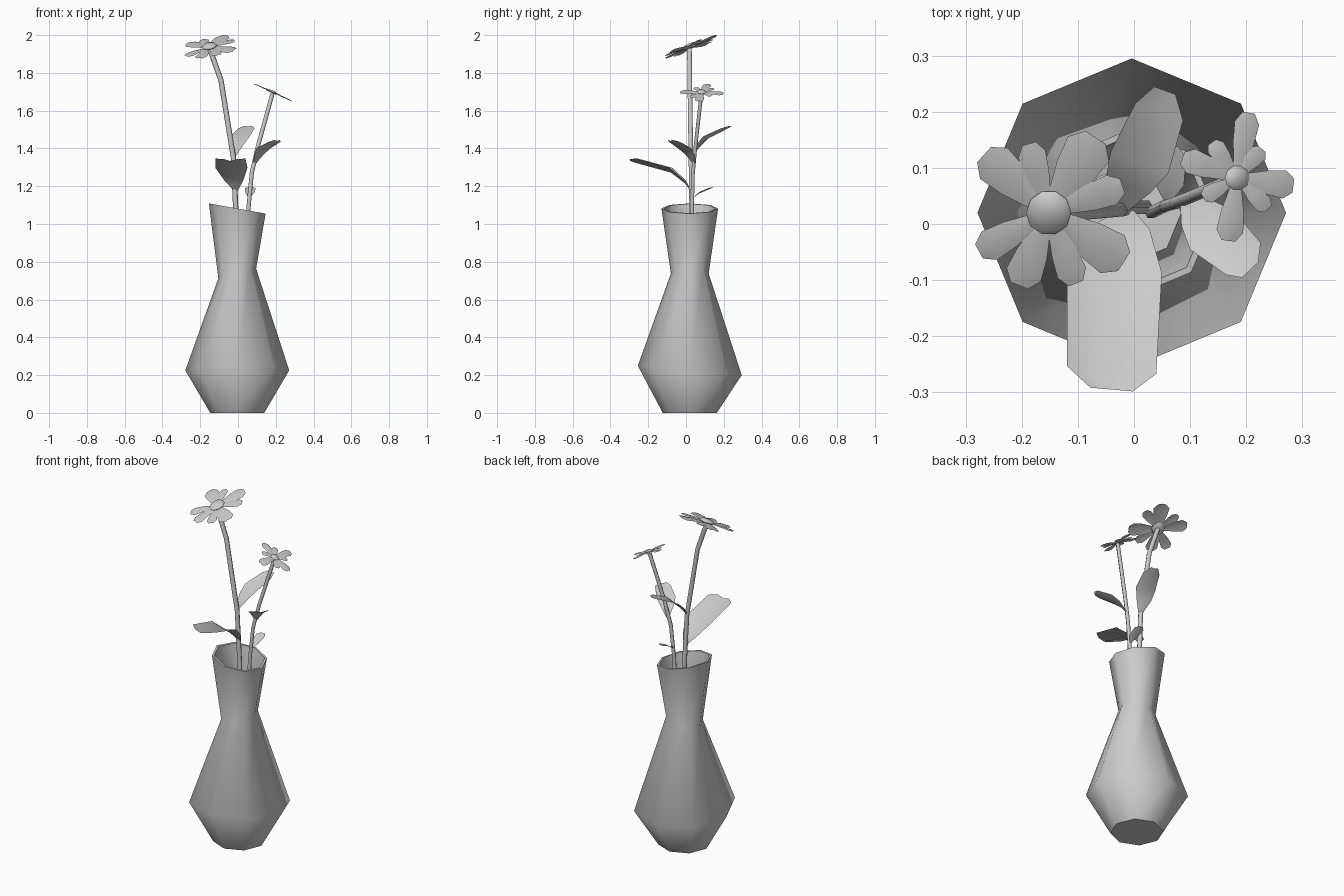
import bpy, bmesh, math
from mathutils import Vector

if "Cube" in bpy.data.objects:
    bpy.data.objects.remove(bpy.data.objects["Cube"])


def make_object(name, verts, faces, angle=52):
    mesh = bpy.data.meshes.new(name)
    mesh.from_pydata([tuple(v) for v in verts], [], faces)
    ob = bpy.data.objects.new(name, mesh)
    bpy.context.collection.objects.link(ob)
    bpy.ops.object.select_all(action='DESELECT')
    bpy.context.view_layer.objects.active = ob
    ob.select_set(True)
    bpy.ops.object.shade_smooth_by_angle(angle=math.radians(angle))
    return ob


def bridge(rings, n):
    return [(r * n + i, r * n + (i + 1) % n, (r + 1) * n + (i + 1) % n, (r + 1) * n + i)
            for r in range(rings - 1) for i in range(n)]


def blade(spine, widths, fold):
    # three-column strip along a spine, edges raised by fold * half width
    pts = [Vector(p) for p in spine]
    side = (pts[-1] - pts[0]).cross(Vector((0, 0, 1))).normalized()
    verts = []
    for p, w in zip(pts, widths):
        lift = Vector((0, 0, fold * w))
        verts += [p - side * w + lift, p, p + side * w + lift]
    faces = [(r * 3 + c + 1, r * 3 + c + 4, r * 3 + c + 3, r * 3 + c)
             for r in range(len(pts) - 1) for c in range(2)]
    return verts, faces


# Vase: octagonal rings, each (radius, height, tilt in x, tilt in y)
N = 8
rings = [(0.143, 0, 0, 0), (0.275, 0.225, 0, -0.09), (0.10, 0.738, 0.25, 0),
         (0.15, 1.082, -0.18, 0)]
inner = [(0.138, 1.082, -0.18, 0), (0.088, 0.738, 0.25, 0),
         (0.262, 0.226, 0, -0.09), (0.136, 0.015, 0, 0)]
verts = []
for r, z, tx, ty in rings + inner:
    for i in range(N):
        a = math.tau * i / N
        x, y = r * math.cos(a), r * math.sin(a)
        verts.append((x - 0.004, y + 0.02, z + tx * x + ty * y))
faces = bridge(8, N) + [tuple(reversed(range(N))), tuple(range(7 * N, 8 * N))]
make_object("vase", verts, faces)


# Stems: six-sided tubes
def stem(name, path, radius):
    n = 6
    pts = [Vector(p) for p in path]
    verts = []
    for i, p in enumerate(pts):
        d = (pts[min(i + 1, len(pts) - 1)] - pts[max(i - 1, 0)]).normalized()
        u = d.cross(Vector((0, 1, 0))).normalized()
        v = d.cross(u)
        verts += [p + radius * (u * math.cos(math.tau * k / n) - v * math.sin(math.tau * k / n))
                  for k in range(n)]
    last = (len(pts) - 1) * n
    faces = [tuple(reversed(f)) for f in bridge(len(pts), n)]
    faces += [tuple(range(n)), tuple(reversed(range(last, last + n)))]
    ob = make_object(name, verts, faces, 65)
    bm = bmesh.new()
    bm.from_mesh(ob.data)
    bmesh.ops.recalc_face_normals(bm, faces=bm.faces)
    bm.to_mesh(ob.data)
    bm.free()


stem("tall_stem", [(0.02, 0.03, 0.3), (-0.012, 0.03, 1.08), (-0.024, 0.026, 1.35),
                   (-0.09, 0.02, 1.76), (-0.152, 0.018, 1.935)], 0.014)
stem("short_stem", [(0.03, 0.02, 0.3), (0.055, 0.032, 1.08), (0.073, 0.037, 1.27),
                    (0.105, 0.05, 1.41), (0.183, 0.082, 1.692)], 0.011)


# Leaves: spine points with half widths
leaves = {
    "front_leaf": ([(-0.012, 0.025, 1.175), (-0.022, -0.005, 1.215), (-0.035, -0.08, 1.272),
                    (-0.04, -0.26, 1.322), (-0.04, -0.295, 1.333)],
                   [0.012, 0.05, 0.085, 0.08, 0.038], 0.3),
    "back_leaf": ([(-0.022, 0.025, 1.355), (-0.01, 0.07, 1.41), (0.01, 0.11, 1.45),
                   (0.045, 0.2, 1.495), (0.055, 0.238, 1.515)],
                  [0.01, 0.042, 0.055, 0.045, 0.02], 0.25),
    "side_leaf": ([(0.088, 0.045, 1.315), (0.11, 0.02, 1.36), (0.138, -0.01, 1.39),
                   (0.195, -0.062, 1.425), (0.207, -0.082, 1.44)],
                  [0.008, 0.035, 0.052, 0.042, 0.02], 0.25),
    "small_leaf": ([(0.06, 0.04, 1.14), (0.063, 0.07, 1.162), (0.065, 0.12, 1.183),
                    (0.066, 0.14, 1.192)], [0.006, 0.026, 0.028, 0.012], 0.25),
}
for name, (spine, widths, fold) in leaves.items():
    make_object(name, *blade(spine, widths, fold))


# Flowers: petals as (angle, length, half width), sheared onto a tilted plane
def flower(name, centre, slope, petals, core):
    cx, cy, cz = centre

    def place(p):
        return (cx + p[0], cy + p[1], cz + p[2] + slope[0] * p[0] + slope[1] * p[1])

    verts, faces = [], []
    for deg, length, w in petals:
        c, s = math.cos(math.radians(deg)), math.sin(math.radians(deg))
        start = core * 0.4
        spine = []
        for t, h in ((0, 0), (0.5, 0.004), (0.83, 0.003), (1, 0)):
            d = start + t * (length - start)
            spine.append((c * d, s * d, h))
        v, f = blade(spine, [w * 0.35, w * 0.85, w, w * 0.5], -0.2)
        faces += [tuple(i + len(verts) for i in q) for q in f]
        verts += [place(p) for p in v]
    make_object(name + "_petals", verts, faces)

    # domed centre
    n = 10
    verts = [place((core * k * math.cos(math.tau * i / n), core * k * math.sin(math.tau * i / n), core * h))
             for k, h in ((0.8, -0.2), (1, 0.1), (0.7, 0.4)) for i in range(n)]
    verts.append(place((0, 0, core * 0.5)))
    faces = bridge(3, n) + [tuple(reversed(range(n)))]
    faces += [(2 * n + i, 2 * n + (i + 1) % n, 3 * n) for i in range(n)]
    make_object(name + "_centre", verts, faces)


flower("large_flower", (-0.152, 0.02, 1.937), (0.15, 0.38),
       [(138, 0.155, 0.037), (106, 0.128, 0.025), (58, 0.158, 0.043), (20, 0.14, 0.028),
        (-33, 0.16, 0.04), (-69, 0.135, 0.027), (-112, 0.14, 0.033), (-151, 0.142, 0.029)], 0.04)
flower("small_flower", (0.184, 0.082, 1.697), (-0.45, 0.03),
       [(80, 0.118, 0.022), (50, 0.068, 0.017), (-8, 0.101, 0.025), (-45, 0.078, 0.017),
        (-98, 0.113, 0.024), (-150, 0.07, 0.016), (160, 0.104, 0.023), (125, 0.078, 0.017)], 0.022)
